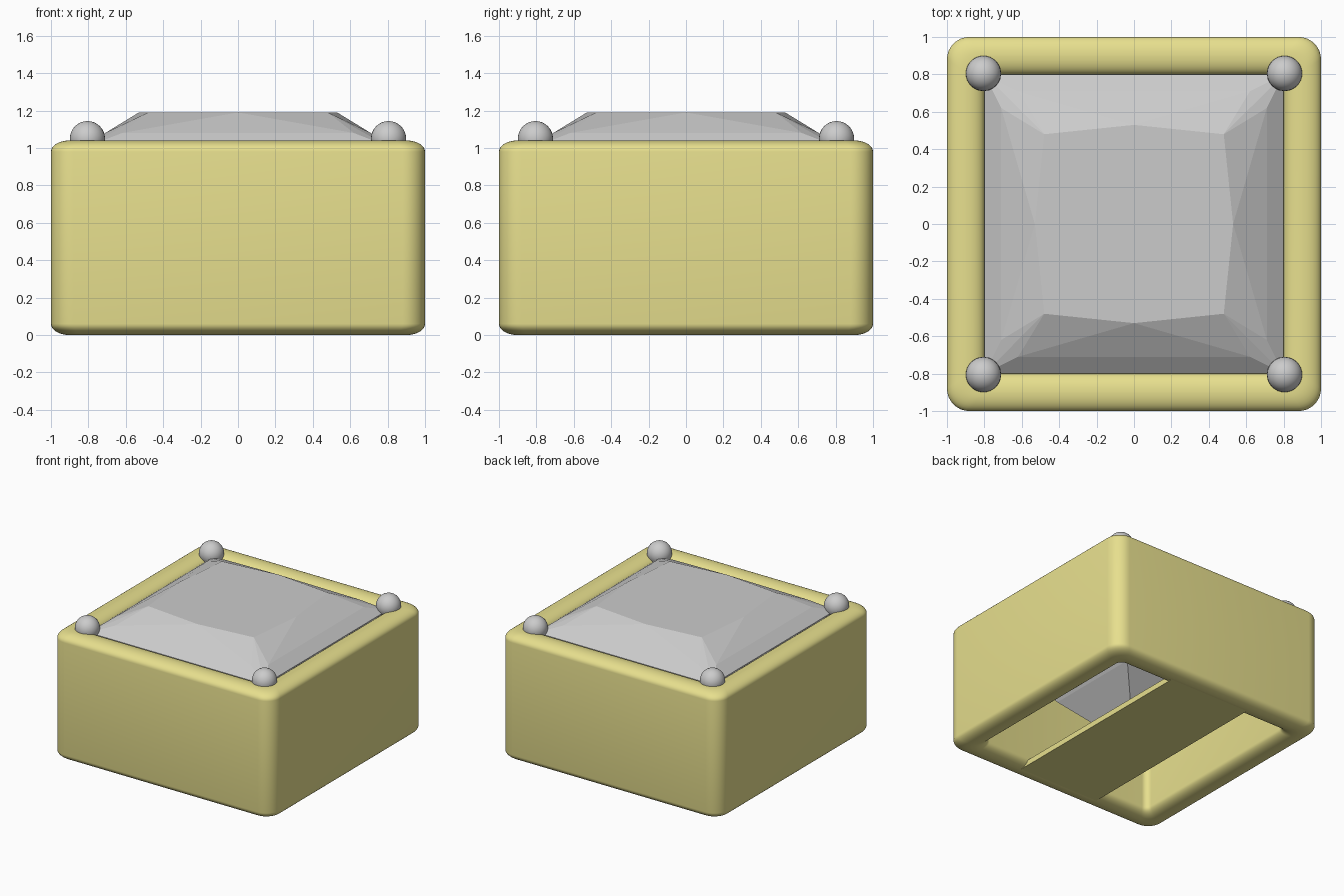
import bpy, bmesh
from math import pi, sin, cos, copysign

if "Cube" in bpy.data.objects:
    bpy.data.objects.remove(bpy.data.objects["Cube"])

gold = bpy.data.materials.new("yellow_metal")
gold.diffuse_color = (0.80, 0.74, 0.27, 1)
gold.use_nodes = True
gold.node_tree.nodes["Principled BSDF"].inputs["Base Color"].default_value = gold.diffuse_color


def make_object(name, bm, mat=None, smooth=False):
    bmesh.ops.recalc_face_normals(bm, faces=bm.faces[:])
    mesh = bpy.data.meshes.new(name)
    bm.to_mesh(mesh)
    bm.free()
    ob = bpy.data.objects.new(name, mesh)
    bpy.context.collection.objects.link(ob)
    if mat:
        mesh.materials.append(mat)
    if smooth:
        bpy.ops.object.select_all(action='DESELECT')
        ob.select_set(True)
        bpy.context.view_layer.objects.active = ob
        bpy.ops.object.shade_smooth_by_angle(angle=pi / 5)
    return ob


def rounded_square(half, radius, steps=8):
    pts = []
    for q, (sx, sy) in enumerate([(1, 1), (-1, 1), (-1, -1), (1, -1)]):
        c = half - radius
        for i in range(steps + 1):
            a = pi / 2 * (q + i / steps)
            pts.append((sx * c + radius * cos(a), sy * c + radius * sin(a)))
    return pts


# Hollow frame: rounded wall section swept around a rounded square
HEIGHT, RX, RZ = 1.04, 0.098, 0.06
section = []
for q in range(4):
    sx = 1 if q in (0, 3) else -1
    sz = 1 if q < 2 else -1
    for i in range(9):
        a = pi / 2 * (q + i / 8)
        section.append((0.9 + sx * (0.1 - RX) + RX * cos(a),
                        HEIGHT / 2 + sz * (HEIGHT / 2 - RZ) + RZ * sin(a)))
bm = bmesh.new()
loops = [[bm.verts.new((x, y, z)) for x, y in
          rounded_square(d, 0.05 + (d - 0.8) * 0.35)] for d, z in section]
for k, loop in enumerate(loops):
    nxt = loops[(k + 1) % len(loops)]
    for i in range(len(loop)):
        j = (i + 1) % len(loop)
        bm.faces.new((loop[i], loop[j], nxt[j], nxt[i]))
make_object("frame", bm, gold, True)

# Flat bar across the underside
bm = bmesh.new()
bmesh.ops.create_cube(bm, size=1)
bmesh.ops.scale(bm, vec=(0.74, 1.82, 0.045), verts=bm.verts)
bmesh.ops.translate(bm, vec=(0, 0, 0.0235), verts=bm.verts)
make_object("bottom_bar", bm, gold)

# Faceted square gem: crown, girdle and pavilion points, wrapped in a hull
corner_pts = [
    (0.48, 0.48, 1.19), (0.62, 0.71, 1.08), (0.71, 0.62, 1.08),
    (0.80, 0.80, 1.01), (0.80, 0.80, 0.95),
    (0.41, 0.41, 0.36), (0.21, 0.21, 0.15),
]
points = {(0, 0, 0.05), (0.53, 0, 1.19), (-0.53, 0, 1.19),
          (0, 0.53, 1.19), (0, -0.53, 1.19)}
for x, y, z in corner_pts:
    for sx in (1, -1):
        for sy in (1, -1):
            points.add((sx * x, sy * y, z))
bm = bmesh.new()
for p in sorted(points):
    bm.verts.new(p)
bmesh.ops.convex_hull(bm, input=bm.verts[:])
bmesh.ops.dissolve_limit(bm, angle_limit=0.01, verts=bm.verts[:], edges=bm.edges[:])
make_object("gem", bm)

# Ball prongs at the four corners
for n, (sx, sy) in enumerate([(1, 1), (-1, 1), (-1, -1), (1, -1)], 1):
    bm = bmesh.new()
    bmesh.ops.create_uvsphere(bm, u_segments=32, v_segments=16, radius=0.094)
    bmesh.ops.translate(bm, vec=(sx * 0.805, sy * 0.805, 1.05), verts=bm.verts)
    make_object(f"prong_{n}", bm, None, True)
